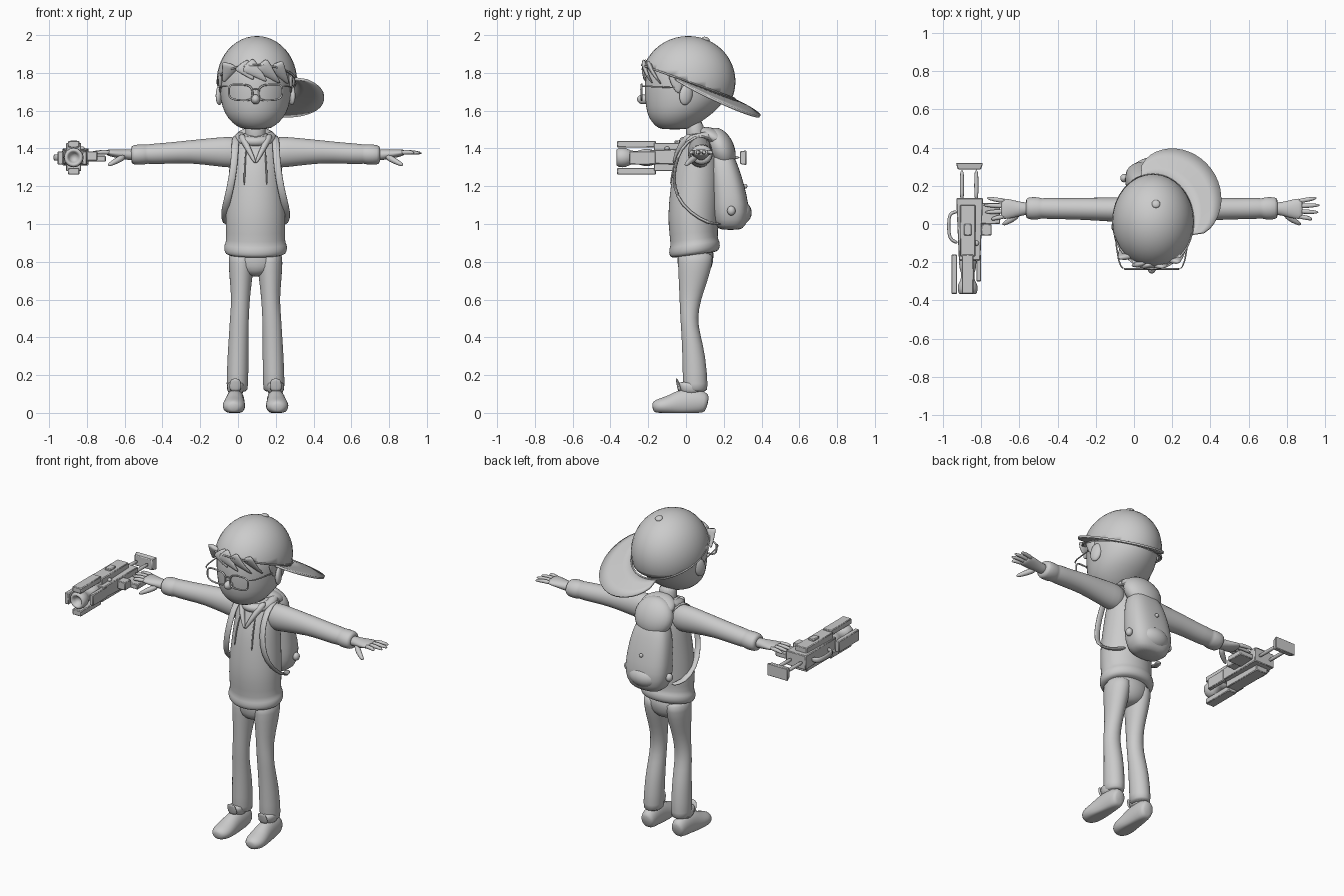
import bpy, bmesh, math
from mathutils import Vector, Euler

default = bpy.data.objects.get("Cube")
if default:
    bpy.data.objects.remove(default, do_unlink=True)

X, Y, Z = Vector((1, 0, 0)), Vector((0, 1, 0)), Vector((0, 0, 1))
CX = 0.093          # centre line of the figure
SIDES = (("left", 1), ("right", -1))

grey = bpy.data.materials.new("plain grey")
grey.use_nodes = True
grey.diffuse_color = (0.6, 0.6, 0.6, 1)
grey.node_tree.nodes["Principled BSDF"].inputs["Base Color"].default_value = grey.diffuse_color


def finish(name, bm, subsurf=0, angle=180):
    """Turn a bmesh into a shaded object."""
    bmesh.ops.recalc_face_normals(bm, faces=bm.faces)
    mesh = bpy.data.meshes.new(name)
    bm.to_mesh(mesh)
    bm.free()
    mesh.materials.append(grey)
    obj = bpy.data.objects.new(name, mesh)
    bpy.context.collection.objects.link(obj)
    bpy.ops.object.select_all(action='DESELECT')
    obj.select_set(True)
    bpy.context.view_layer.objects.active = obj
    bpy.ops.object.shade_smooth_by_angle(angle=math.radians(angle))
    if subsurf:
        obj.modifiers.new("smooth", 'SUBSURF').levels = subsurf
        obj.modifiers["smooth"].render_levels = subsurf
    return obj


def sweep(name, stations, hint=X, axis=None, n=16, power=1, closed=False, edit=None):
    """Loft elliptical rings (x, y, z, radius a, radius b) along a path."""
    bm = bmesh.new()
    pts = [Vector(s[:3]) for s in stations]
    count = len(pts)
    rings = []
    for i, s in enumerate(stations):
        if closed:
            t = pts[(i + 1) % count] - pts[i - 1]
        else:
            t = pts[min(i + 1, count - 1)] - pts[max(i - 1, 0)]
        t = axis or t.normalized()
        a = (hint - t * hint.dot(t)).normalized()
        b = t.cross(a)
        ring = []
        for k in range(n):
            c, q = math.cos(math.tau * k / n), math.sin(math.tau * k / n)
            c, q = math.copysign(abs(c) ** power, c), math.copysign(abs(q) ** power, q)
            ring.append(bm.verts.new(pts[i] + a * c * s[3] + b * q * s[-1]))
        rings.append(ring)
    pairs = list(zip(rings, rings[1:])) + ([(rings[-1], rings[0])] if closed else [])
    for low, high in pairs:
        for k in range(n):
            m = (k + 1) % n
            bm.faces.new((low[k], low[m], high[m], high[k]))
    if not closed:
        bm.faces.new(rings[0])
        bm.faces.new(rings[-1])
    if edit:
        for v in bm.verts:
            edit(v.co)
    return finish(name, bm, subsurf=1)


def column(name, rows, x=CX, **kw):
    """Upright loft from rows of (z, y, half width, half depth)."""
    return sweep(name, [(x, y, z, a, b) for z, y, a, b in rows], axis=Z, **kw)


def ball(name, loc, size, rot=(0, 0, 0)):
    bm = bmesh.new()
    bmesh.ops.create_uvsphere(bm, u_segments=24, v_segments=14, radius=1)
    bmesh.ops.scale(bm, vec=size, verts=bm.verts)
    bmesh.ops.rotate(bm, matrix=Euler(rot).to_matrix(), verts=bm.verts)
    bmesh.ops.translate(bm, vec=loc, verts=bm.verts)
    return finish(name, bm)


def box(name, xs, ys, zs, taper=1):
    """Box between limits; taper narrows its front end."""
    bm = bmesh.new()
    bmesh.ops.create_cube(bm, size=1)
    for v in bm.verts:
        f = taper if v.co.y < 0 else 1
        v.co = Vector([(lo + hi) / 2 + c * (hi - lo) * g for (lo, hi), c, g
                       in zip((xs, ys, zs), v.co, (f, 1, f))])
    bevel = finish(name, bm, angle=30).modifiers.new("edges", 'BEVEL')
    bevel.width = 0.004


# Head, neck and face
column("head", [(1.5, -.06, .06, .07), (1.515, -.06, .1, .1), (1.56, -.045, .15, .155),
                (1.62, -.015, .18, .2), (1.7, .005, .192, .227), (1.8, .01, .195, .23),
                (1.9, .01, .15, .18), (1.95, .01, .07, .09)], n=24)
column("neck", [(1.4, .06, .06, .055), (1.48, .05, .054, .05), (1.56, .04, .055, .05)])
ball("nose", (CX, -.225, 1.66), (.024, .034, .026))
for side, s in SIDES:
    ball(side + "_ear", (CX + s * .19, .0, 1.685), (.018, .036, .056), (-.2, 0, s * .35))
    column(side + "_sideburn", [(1.69, -.04, .004, .008), (1.74, -.05, .012, .035),
                                (1.81, -.05, .014, .06)], x=CX + s * .187, n=8)

# Swept fringe locks under the cap
for i, (root, tip, drop) in enumerate(((-.13, -.17, 1.75), (-.08, -.01, 1.765),
                                       (-.05, .06, 1.755), (.02, .13, 1.745), (.1, .175, 1.74))):
    path = []
    for k in range(5):
        u = k / 4
        d = root + (tip - root) * u
        depth = .235 * math.sqrt(1 - (d / .22) ** 2)
        path.append((CX + d, .012 - depth, 1.85 + (drop - 1.85) * u,
                     .05 * (1 - u) + .006, .014 * (1 - u) + .004))
    sweep("fringe_lock_%d" % i, path, n=8)

# Glasses
for side, s in SIDES:
    rim = []
    for k in range(20):
        c, q = math.cos(math.tau * k / 20), math.sin(math.tau * k / 20)
        rim.append((CX + s * (.079 + .063 * math.copysign(abs(c) ** .6, c)), -.235,
                    1.697 + .042 * math.copysign(abs(q) ** .6, q) + .006 * c, .006))
    sweep(side + "_glasses_rim", rim, hint=Y, n=6, closed=True)
    sweep(side + "_glasses_temple", [(CX + s * .143, -.235, 1.73, .005), (CX + s * .175, -.22, 1.73, .005),
                                     (CX + s * .195, -.02, 1.72, .005)], n=6)
sweep("glasses_bridge", [(CX - .02, -.235, 1.71, .005), (CX, -.24, 1.715, .005),
                         (CX + .02, -.235, 1.71, .005)], hint=Y, n=6)

# Cap crown, cut along a tilted rim
SLOPE, RIM = -.36, 1.757
bm = bmesh.new()
bmesh.ops.create_uvsphere(bm, u_segments=32, v_segments=24, radius=1)
for v in bm.verts:
    v.co = Vector((.1 + v.co.x * .213, .012 + v.co.y * .25, 1.755 + v.co.z * .24))
bmesh.ops.bisect_plane(bm, geom=bm.verts[:] + bm.edges[:] + bm.faces[:],
                       plane_co=(0, 0, RIM), plane_no=(0, -SLOPE, 1), clear_inner=True)
shell = finish("cap_crown", bm).modifiers.new("cloth", 'SOLIDIFY')
shell.thickness = .012
ball("cap_button", (.115, .105, 1.978), (.022, .022, .012), (-.35, 0, 0))
sweep("cap_rim", [(.1 + .211 * math.cos(a), .012 + .248 * math.sin(a),
                   RIM + SLOPE * (.012 + .248 * math.sin(a)), .006)
                  for a in (math.tau * k / 32 for k in range(32))], hint=Z, n=6, closed=True)

# Cap brim, a drooping crescent turned to the back left
bm = bmesh.new()
rows = []
for i in range(25):
    u = i / 24
    a = math.radians(-16 + 124 * u)
    reach = .195 * math.sin(math.pi * u) ** .55
    row = []
    for t in (0, .33, .67, 1):
        x = .1 + math.cos(a) * (.208 + reach * t)
        y = .012 + math.sin(a) * (.243 + reach * t * .93)
        row.append(bm.verts.new((x, y, RIM + SLOPE * y - .05 * t * math.sin(math.pi * u))))
    rows.append(row)
for p, q in zip(rows, rows[1:]):
    for k in range(3):
        bm.faces.new((p[k], q[k], q[k + 1], p[k + 1]))
bmesh.ops.remove_doubles(bm, verts=bm.verts, dist=.0005)
finish("cap_brim", bm).modifiers.new("cloth", 'SOLIDIFY').thickness = .012


# Hoodie body with a hem that rises at the back
def lift_hem(co):
    if co.z < 1:
        co.z += .14 * (co.y - .04)


column("hoodie_body", [(.835, .045, .14, .11), (.84, .045, .16, .128), (.865, .045, .17, .138),
                       (.895, .045, .166, .132), (.905, .043, .155, .124), (1, .038, .16, .134),
                       (1.1, .042, .157, .135), (1.2, .05, .148, .132), (1.3, .058, .14, .125),
                       (1.4, .068, .132, .1), (1.45, .07, .115, .076), (1.485, .065, .07, .055)],
       n=24, edit=lift_hem)
sweep("hood_collar", [(CX + .085 * math.cos(a), .075 + .085 * math.sin(a), 1.455 + .02 * math.sin(a), .028, .032)
                      for a in (math.tau * k / 16 for k in range(16))], hint=Z, n=10, closed=True)
ball("hood", (CX, .185, 1.4), (.125, .07, .115), (.4, 0, 0))
ball("hood_fold", (CX, .15, 1.455), (.11, .09, .045), (-.5, 0, 0))
for side, s in SIDES:
    sweep(side + "_neckline", [(CX + s * .08, .03, 1.475, .022), (CX + s * .055, -.02, 1.43, .02),
                               (CX + s * .025, -.05, 1.37, .014), (CX, -.068, 1.32, .008)], n=8)
    sweep(side + "_drawstring", [(CX + s * .05, -.03, 1.4, .005), (CX + s * .058, -.07, 1.3, .005),
                                 (CX + s * .06, -.083, 1.2, .006)], n=6)

# Arms and hands
for side, s in SIDES:
    def along(rows):
        return [(CX + s * d, *rest) for d, *rest in rows]

    sweep(side + "_sleeve", along([(.06, .075, 1.375, .06, .075), (.13, .075, 1.38, .07, .085),
                                   (.2, .075, 1.382, .064, .078), (.36, .08, 1.383, .059, .06),
                                   (.46, .08, 1.375, .056, .057), (.56, .082, 1.37, .057, .055),
                                   (.575, .082, 1.37, .051, .05), (.59, .082, 1.368, .061, .056),
                                   (.65, .082, 1.366, .06, .054), (.66, .082, 1.366, .046, .042)]), hint=Y)
    sweep(side + "_palm", along([(.62, .08, 1.365, .032, .032), (.68, .08, 1.367, .034, .028),
                                 (.73, .078, 1.372, .05, .024), (.775, .08, 1.378, .056, .019),
                                 (.79, .08, 1.379, .05, .013)]), hint=Y)
    for i in range(4):
        spread = i - 1.5
        reach = .885 - .014 * abs(spread - .3) ** 2
        sweep("%s_finger_%d" % (side, i), along([(.76, .08 + spread * .026, 1.377, .014),
                                                 (.82, .08 + spread * .032, 1.382, .013),
                                                 (reach, .08 + spread * .038, 1.374, .008)]), hint=Y, n=8)
    sweep(side + "_thumb", along([(.69, .06, 1.36, .02), (.735, .02, 1.335, .018),
                                  (.785, -.005, 1.308, .01)]), hint=Y, n=8)

# Trousers and shoes
column("trouser_hips", [(.72, .045, .03, .05), (.75, .045, .11, .085), (.8, .05, .145, .1),
                        (.9, .05, .145, .1)])
for side, s in SIDES:
    sweep(side + "_trouser_leg", [(CX + s * d, y, z, a, b) for z, d, y, a, b in (
        (.11, .097, .05, .054, .062), (.13, .097, .05, .059, .068), (.3, .093, .043, .057, .063),
        (.42, .089, .025, .052, .05), (.5, .086, .015, .051, .046), (.6, .079, .022, .049, .057),
        (.7, .078, .038, .06, .078), (.8, .075, .05, .07, .095), (.86, .072, .05, .07, .095))], axis=Z)

    def flat_sole(co):
        co.z = max(co.z, 0)

    sweep(side + "_shoe", [(CX + s * d, y, z, a, b) for y, d, z, a, b in (
        (.116, .105, .05, .032, .035), (.1, .105, .055, .045, .06), (.04, .107, .06, .05, .075),
        (-.03, .11, .05, .052, .075), (-.08, .113, .04, .06, .055), (-.13, .116, .035, .062, .045),
        (-.165, .117, .032, .045, .034), (-.178, .117, .03, .02, .02))], edit=flat_sole)
    column(side + "_shoe_collar", [(.09, .03, .045, .06), (.15, .02, .048, .065), (.165, .015, .04, .06)],
           x=CX + s * .105)
    sweep(side + "_shoe_tongue", [(CX + s * .107, -.03, .11, .035, .014), (CX + s * .107, -.04, .15, .036, .01),
                                  (CX + s * .107, -.052, .185, .026, .006)], n=8)

# Backpack with pocket, button and shoulder straps
column("backpack", [(.968, .235, .07, .05), (.985, .235, .115, .08), (1.06, .238, .142, .1),
                    (1.15, .23, .14, .093), (1.25, .212, .13, .085), (1.34, .195, .11, .07),
                    (1.4, .18, .07, .05)], n=24, power=.75)
ball("backpack_pocket", (CX, .27, 1.06), (.105, .078, .07))
ball("backpack_button", (CX, .315, 1.2), (.012, .01, .012))
for side, s in SIDES:
    sweep(side + "_strap", [(CX + s * d, y, z, .021, .009) for d, y, z in (
        (.08, .17, 1.42), (.1, .09, 1.48), (.108, .0, 1.435), (.11, -.045, 1.36), (.122, -.07, 1.25),
        (.145, -.05, 1.14), (.168, .02, 1.06), (.16, .12, 1.0), (.12, .19, 1.0))], n=8)
    ball(side + "_backpack_toggle", (CX + s * .145, .24, 1.07), (.02, .022, .025))

# Gadget blaster beside the right hand
GX, GZ = -.87, 1.352
box("blaster_body", (-.93, -.79), (-.19, .135), (1.31, 1.4), taper=.8)
box("blaster_spine", (-.91, -.83), (-.17, .1), (1.28, 1.43))
box("blaster_sight", (-.89, -.85), (-.06, .0), (1.42, 1.442))
ball("blaster_dial", (-.825, -.1, 1.4), (.014, .014, .01))
for name, lo in (("upper", 1.405), ("lower", 1.262)):
    box("blaster_%s_rail" % name, (-.9, -.84), (-.365, -.16), (lo, lo + .035))
box("blaster_side_fin", (-.955, -.925), (-.365, -.16), (1.315, 1.385))
box("blaster_inner_fin", (-.825, -.8), (-.3, -.16), (1.315, 1.385))
sweep("blaster_barrel", [(GX, y, GZ, r) for y, r in (
    (-.15, .05), (-.24, .046), (-.245, .035), (-.3, .035), (-.31, .054), (-.368, .054),
    (-.37, .03), (-.33, .022))], axis=-Y)
sweep("blaster_side_handle", [(x, y, GZ, .01, .018) for x, y in (
    (-.92, .065), (-.955, .06), (-.97, .04), (-.97, -.06), (-.955, -.085), (-.92, -.1))], n=8)
for x in (-.9, -.825):
    sweep("blaster_stock_rod", [(x, .12, GZ, .012), (x, .2, GZ, .012), (x, .29, GZ, .012)], n=8)
box("blaster_stock_pad", (-.932, -.79), (.285, .32), (1.312, 1.39), taper=.85)
box("blaster_grip", (-.8, -.7), (.0, .11), (1.33, 1.362))
box("blaster_trigger_guard", (-.8, -.745), (-.06, .0), (1.335, 1.385))
